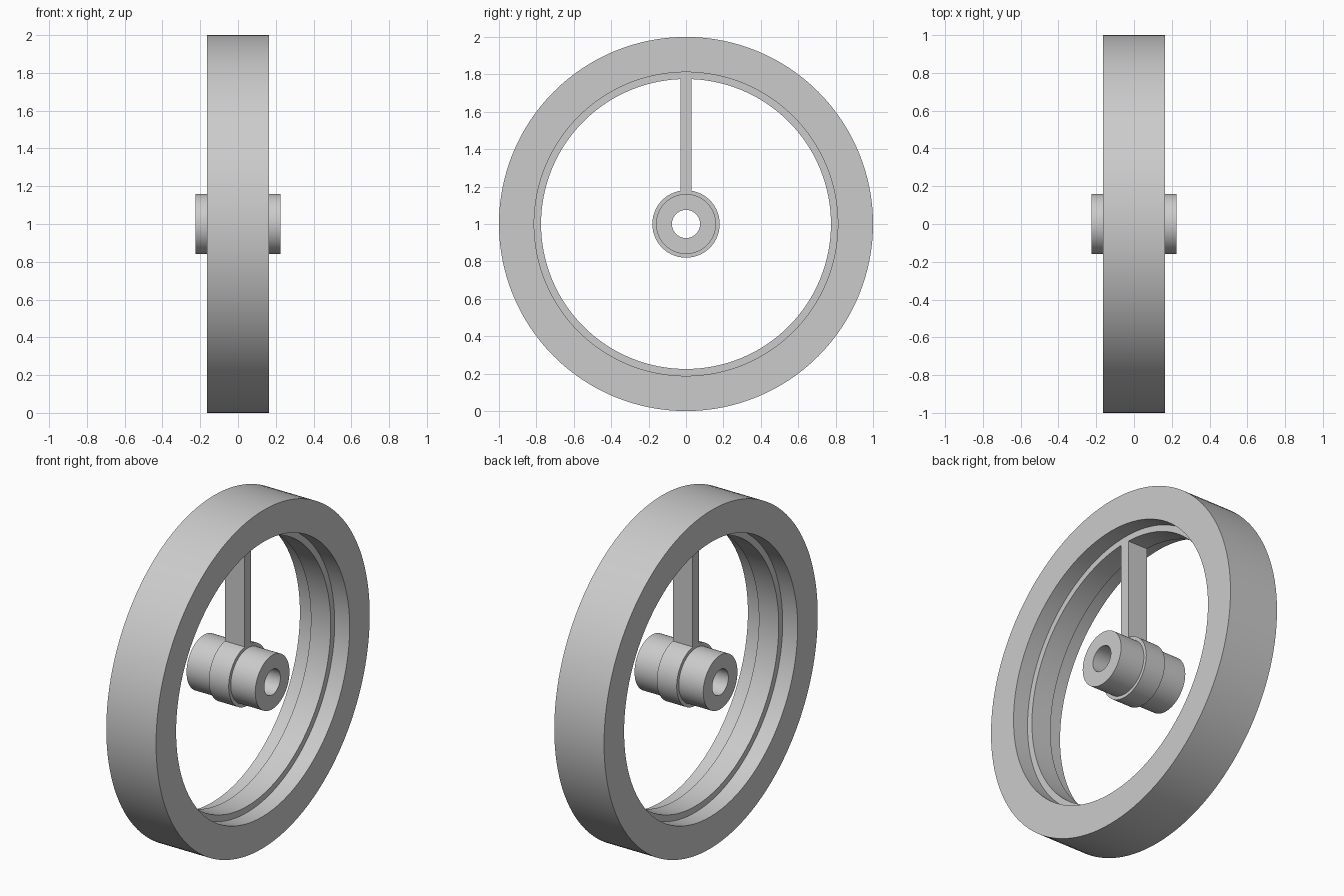
import bpy, bmesh, math
from mathutils import Matrix, Vector

cube = bpy.data.objects.get("Cube")
if cube:
    bpy.data.objects.remove(cube, do_unlink=True)

AXLE_Z = 1.0
SEGMENTS = 128
WEB = 0.065          # half width shared by the ridge, spoke and collar

grey = bpy.data.materials.new("plain grey")
grey.use_nodes = True
grey.diffuse_color = (0.6, 0.6, 0.6, 1)
grey.node_tree.nodes["Principled BSDF"].inputs["Base Color"].default_value = grey.diffuse_color


def finish(name, bm):
    bmesh.ops.recalc_face_normals(bm, faces=bm.faces)
    mesh = bpy.data.meshes.new(name)
    bm.to_mesh(mesh)
    bm.free()
    mesh.materials.append(grey)
    obj = bpy.data.objects.new(name, mesh)
    bpy.context.collection.objects.link(obj)
    obj.location.z = AXLE_Z
    return obj


def lathe(name, half_profile):
    """Turn a profile of (x, radius), mirrored across x = 0, around the x axis."""
    profile = half_profile + [(-x, r) for x, r in reversed(half_profile)]
    bm = bmesh.new()
    verts = [bm.verts.new((x, 0, r)) for x, r in profile]
    edges = [bm.edges.new((v, verts[i - 1])) for i, v in enumerate(verts)]
    bmesh.ops.spin(bm, geom=verts + edges, cent=(0, 0, 0), axis=(1, 0, 0),
                   angle=math.tau, steps=SEGMENTS, use_merge=True)
    bmesh.ops.remove_doubles(bm, verts=bm.verts, dist=1e-5)
    obj = finish(name, bm)
    bpy.ops.object.select_all(action='DESELECT')
    obj.select_set(True)
    bpy.context.view_layer.objects.active = obj
    bpy.ops.object.shade_smooth_by_angle(angle=math.radians(30))
    return obj


# Rim with a raised ridge around its inside
lathe("rim", [(WEB, 0.775), (WEB, 0.812), (0.163, 0.812), (0.163, 1.0)])

# Bored hub with a wider collar in the middle
lathe("hub", [(0.225, 0.075), (0.225, 0.16), (WEB, 0.16), (WEB, 0.18)])

# Single spoke, with its ends sunk into the collar and the ridge
bottom, top = 0.17, 0.785
bm = bmesh.new()
bmesh.ops.create_cube(bm, size=1, matrix=Matrix.Translation((0, 0, (bottom + top) / 2))
                      @ Matrix.Diagonal(Vector((2 * WEB, 0.06, top - bottom, 1))))
finish("spoke", bm)
